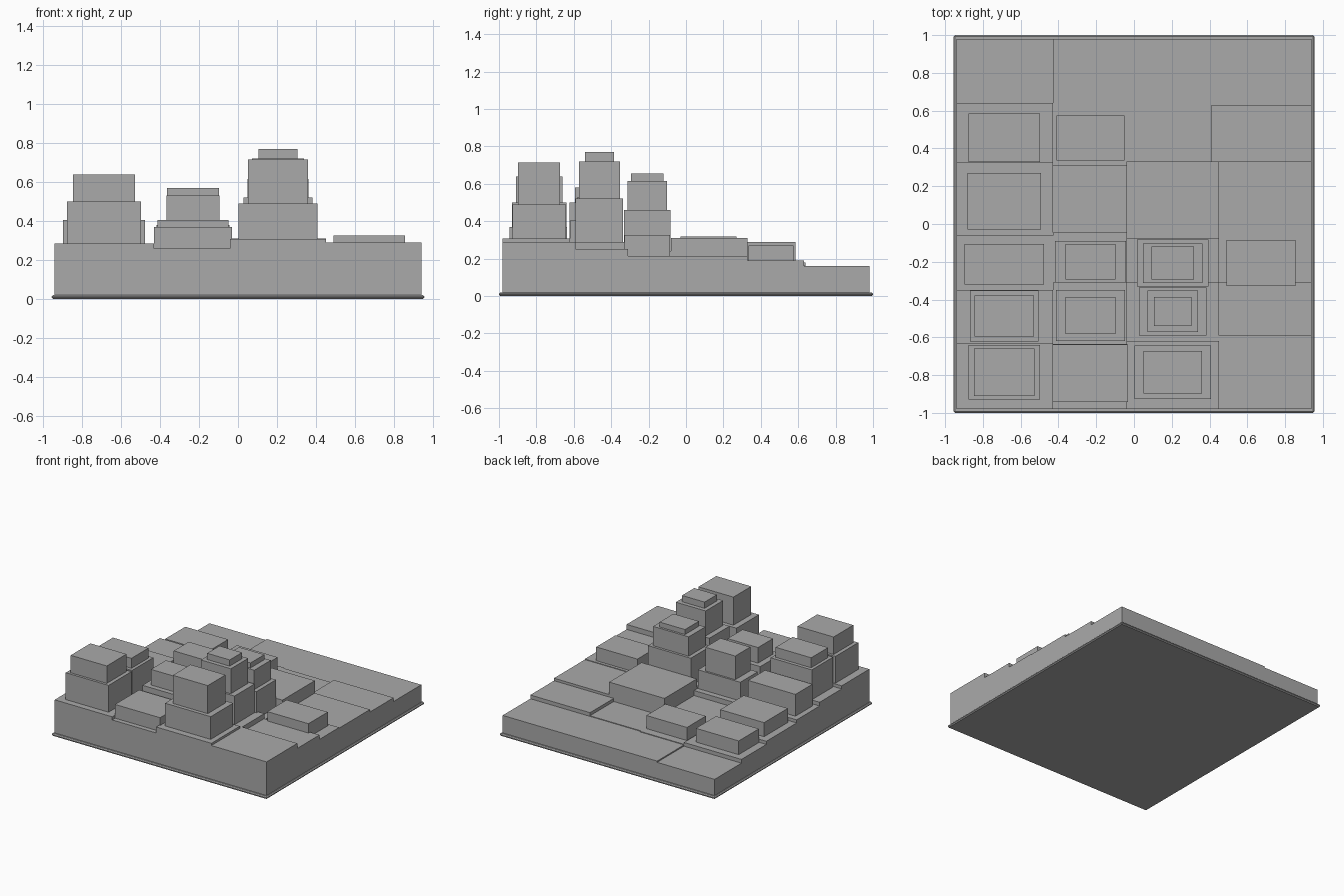
import bpy
import bmesh

old = bpy.data.objects.get("Cube")
if old:
    bpy.data.objects.remove(old, do_unlink=True)

# One plain grey for the whole massing model
GREY = (0.4, 0.4, 0.4, 1.0)
grey = bpy.data.materials.new("plain grey")
grey.use_nodes = True
grey.diffuse_color = GREY
shader = grey.node_tree.nodes["Principled BSDF"]
shader.inputs["Base Color"].default_value = GREY
shader.inputs["Roughness"].default_value = 0.8

PLATE_TOP = 0.02
EDGE_X, EDGE_Y = 0.94, 0.98


def add_box(bm, x0, x1, y0, y1, z0, z1):
    """Add one flat-sided block between the given limits."""
    made = bmesh.ops.create_cube(bm, size=1.0)
    size = (x1 - x0, y1 - y0, z1 - z0)
    centre = ((x0 + x1) / 2, (y0 + y1) / 2, (z0 + z1) / 2)
    bmesh.ops.scale(bm, vec=size, verts=made["verts"])
    bmesh.ops.translate(bm, vec=centre, verts=made["verts"])


def finish(bm, name):
    """Turn the mesh under construction into a named grey object."""
    mesh = bpy.data.meshes.new(name)
    bm.to_mesh(mesh)
    bm.free()
    mesh.materials.append(grey)
    obj = bpy.data.objects.new(name, mesh)
    bpy.context.collection.objects.link(obj)
    return obj


def terrace(name, left, right, rows, heights, last_left=None):
    """A column of ground tiles stepping down from front to back."""
    bm = bmesh.new()
    limits = [-EDGE_Y, *rows, EDGE_Y]
    for y0, y1, top in zip(limits, limits[1:], heights):
        add_box(bm, left, right, y0, y1, PLATE_TOP, top)
    return finish(bm, name)


def building(name, x, y, base, *tiers):
    """Stack centred tiers, each given as width, depth and top height."""
    bm = bmesh.new()
    for width, depth, top in tiers:
        add_box(bm, x - width / 2, x + width / 2,
                y - depth / 2, y + depth / 2, base, top)
        base = top
    return finish(bm, name)


# Base plate with softened edges
bm = bmesh.new()
add_box(bm, -0.955, 0.955, -1.0, 1.0, 0.0, PLATE_TOP)
plate = finish(bm, "base_plate")
bevel = plate.modifiers.new("edge bevel", "BEVEL")
bevel.width = 0.007
bevel.segments = 1

# Stepped ground, one terrace per column of plots
terrace("ground_west", -EDGE_X, -0.43, (-0.63, -0.35, -0.06, 0.325, 0.64),
        (0.285, 0.26, 0.23, 0.205, 0.18, 0.15))
terrace("ground_mid_west", -0.43, -0.04, (-0.635, -0.31, -0.045, 0.31, 0.64),
        (0.26, 0.25, 0.23, 0.19, 0.165, 0.16))
terrace("ground_mid_east", -0.04, 0.45, (-0.62, -0.31, -0.08, 0.33, 0.63),
        (0.308, 0.29, 0.24, 0.21, 0.165, 0.16))
terrace("ground_east", 0.45, EDGE_X, (-0.59, -0.31, -0.06, 0.33, 0.63),
        (0.29, 0.25, 0.215, 0.21, 0.19, 0.16))

# Raised slab reaching slightly into the neighbouring plot
bm = bmesh.new()
add_box(bm, 0.41, 0.45, 0.33, 0.63, PLATE_TOP, 0.19)
finish(bm, "slab_overhang")

# West column buildings
WEST = -0.687
building("west_front_tower", WEST, -0.785, 0.27, (0.38, 0.29, 0.5), (0.32, 0.25, 0.64))
building("west_second_tower", WEST, -0.487, 0.24, (0.365, 0.27, 0.5), (0.315, 0.215, 0.58))
building("west_middle_block", WEST, -0.213, 0.2, (0.42, 0.215, 0.405))
building("west_long_block", WEST, 0.12, 0.18, (0.39, 0.3, 0.318))
building("west_back_block", WEST, 0.457, 0.16, (0.38, 0.255, 0.29))

# Middle west column buildings
MID_WEST = -0.231
building("mid_west_front_block", MID_WEST, -0.79, 0.24, (0.4, 0.305, 0.37))
building("mid_west_second_tower", MID_WEST, -0.485, 0.23, (0.365, 0.27, 0.405), (0.27, 0.19, 0.53))
building("mid_west_middle_tower", MID_WEST, -0.2, 0.18, (0.375, 0.22, 0.38), (0.265, 0.19, 0.57))
building("mid_west_back_block", MID_WEST, 0.455, 0.15, (0.36, 0.24, 0.27))

# Middle east column buildings, with the tallest stepped towers
MID_EAST = 0.205
building("mid_east_front_tower", MID_EAST, -0.785, 0.28, (0.405, 0.285, 0.49), (0.31, 0.225, 0.715))
building("mid_east_tall_tower", MID_EAST, -0.463, 0.25,
         (0.355, 0.255, 0.52), (0.265, 0.22, 0.72), (0.2, 0.155, 0.77))
building("mid_east_stepped_tower", MID_EAST, -0.207, 0.2,
         (0.38, 0.25, 0.46), (0.315, 0.21, 0.615), (0.225, 0.175, 0.655))
building("mid_east_broad_hall", MID_EAST, 0.125, 0.18, (0.49, 0.41, 0.31))

# Single low block on the east column
building("east_low_block", 0.673, -0.207, 0.2, (0.365, 0.245, 0.325))
